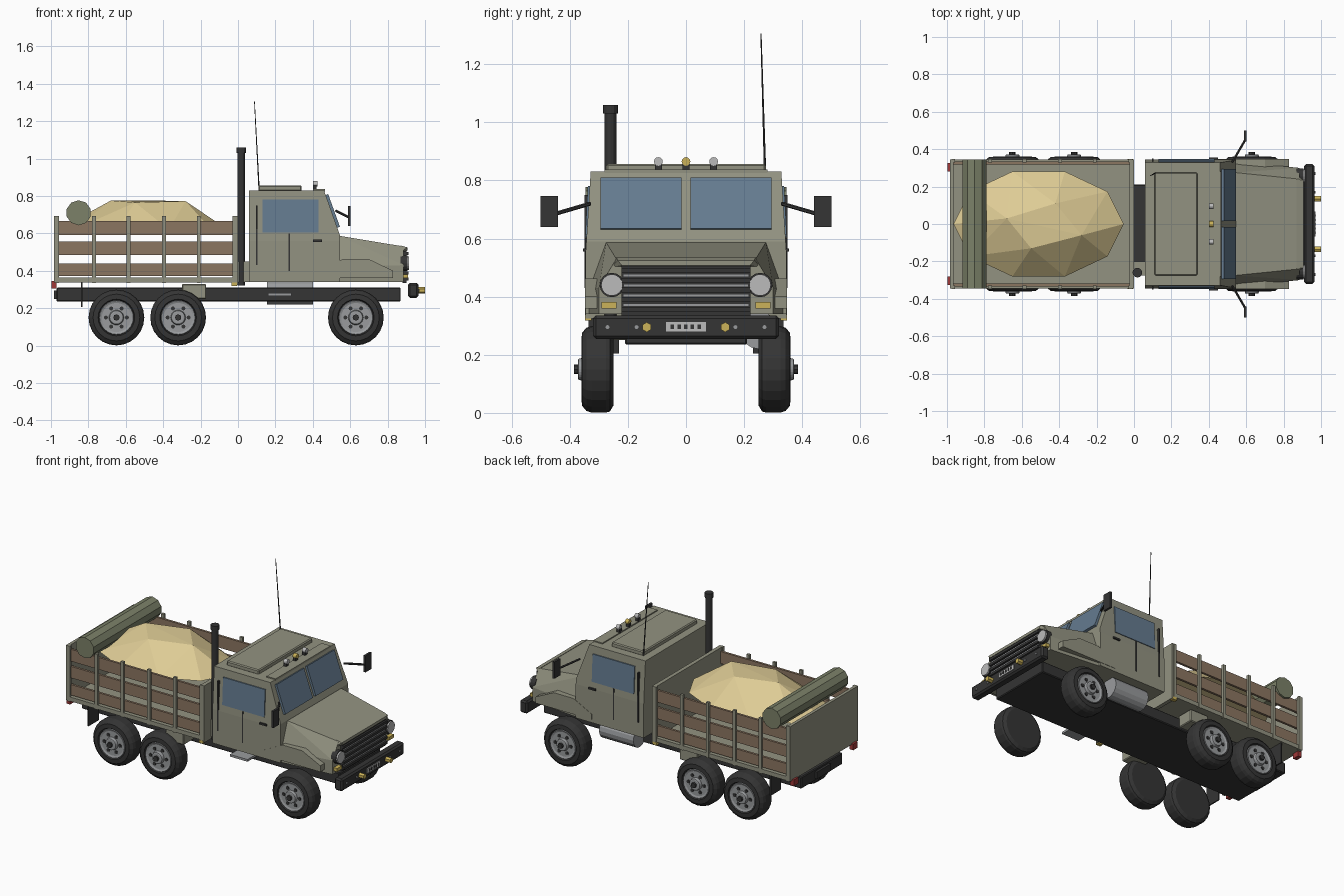
import bpy, bmesh, math
from mathutils import Vector

if "Cube" in bpy.data.objects:
    bpy.data.objects.remove(bpy.data.objects["Cube"])


def mat(name, r, g, b):
    m = bpy.data.materials.new(name)
    m.diffuse_color = (r, g, b, 1)
    m.use_nodes = True
    m.node_tree.nodes["Principled BSDF"].inputs["Base Color"].default_value = m.diffuse_color
    return m


OLIVE = mat("olive", .29, .29, .22)
ROLL = mat("canvas", .20, .22, .14)
WOOD = mat("wood", .26, .18, .12)
SAND = mat("sand", .73, .60, .30)
GLASS = mat("glass", .13, .20, .28)
DARK = mat("dark", .035, .035, .035)
STEEL = mat("steel", .32, .33, .34)
LAMP = mat("lamp", .5, .5, .5)
AMBER = mat("amber", .6, .45, .10)
RED = mat("red", .35, .04, .04)


def finish(name, bm, m):
    bmesh.ops.recalc_face_normals(bm, faces=bm.faces)
    me = bpy.data.meshes.new(name)
    bm.to_mesh(me)
    bm.free()
    me.materials.append(m)
    o = bpy.data.objects.new(name, me)
    bpy.context.collection.objects.link(o)
    return o


def hull(name, pts, m):
    bm = bmesh.new()
    for p in pts:
        bm.verts.new(p)
    r = bmesh.ops.convex_hull(bm, input=bm.verts)
    bmesh.ops.delete(bm, geom=[v for v in bm.verts if not v.link_faces], context='VERTS')
    bmesh.ops.dissolve_limit(bm, angle_limit=.01, verts=bm.verts, edges=bm.edges)
    return finish(name, bm, m)


def box(name, x, y, z, m, bevel=0):
    o = hull(name, [(a, b, c) for a in x for b in y for c in z], m)
    if bevel:
        o.modifiers.new("bevel", 'BEVEL').width = bevel
    return o


def prism(name, pts, y0, y1, m):
    # x-z profile extruded along y
    bm = bmesh.new()
    f = bm.faces.new([bm.verts.new((x, y0, z)) for x, z in pts])
    r = bmesh.ops.extrude_face_region(bm, geom=[f])
    for v in r['geom']:
        if isinstance(v, bmesh.types.BMVert):
            v.co.y = y1
    return finish(name, bm, m)


def rod(name, a, b, r, m, n=12, r2=None):
    a, b = Vector(a), Vector(b)
    bm = bmesh.new()
    bmesh.ops.create_cone(bm, cap_ends=True, segments=n, radius1=r,
                          radius2=r if r2 is None else r2, depth=(b - a).length)
    q = (b - a).to_track_quat('Z', 'Y')
    for v in bm.verts:
        v.co = q @ v.co + (a + b) / 2
    return finish(name, bm, m)


def lathe_y(name, prof, x, z, s, m, n=24):
    # (radius, y) profile spun around the y axis
    bm = bmesh.new()
    vs = [bm.verts.new((x + r, s * y, z)) for r, y in prof]
    es = [bm.edges.new(p) for p in zip(vs, vs[1:])]
    bmesh.ops.spin(bm, geom=vs + es, cent=(x, 0, z), axis=(0, 1, 0),
                   angle=2 * math.pi, steps=n)
    bmesh.ops.remove_doubles(bm, verts=bm.verts, dist=1e-4)
    return finish(name, bm, m)


# chassis and bumper
box("chassis", (-.97, .87), (-.21, .21), (.235, .31), DARK, .005)
box("front_bumper", (.91, .965), (-.32, .32), (.255, .335), DARK, .01)
box("front_plate", (.965, .97), (-.068, .068), (.28, .312), LAMP)
for i in range(5):
    box("plate_slot", (.969, .973), (-.053 + .023 * i, -.041 + .023 * i), (.288, .304), DARK)
box("rear_plate", (-.985, -.97), (-.07, .07), (.25, .295), DARK)

# cab shell, tapering towards the roof
pts = []
for x, y, z in [(.06, .345, .34), (.06, .345, .56), (.06, .328, .83), (.46, .328, .83),
                (.545, .343, .59), (.545, .345, .56), (.545, .345, .34)]:
    pts += [(x, y, z), (x, -y, z)]
hull("cab", pts, OLIVE)
box("roof_panel", (.11, .34), (-.275, .275), (.825, .857), OLIVE, .006)
box("roof_visor", (.40, .465), (-.28, .28), (.825, .837), OLIVE)

# hood and nose
pts = []
for x, y, z in [(.54, .275, .587), (.54, .335, .42), (.54, .335, .34),
                (.885, .24, .53), (.885, .30, .43), (.885, .30, .34)]:
    pts += [(x, y, z), (x, -y, z)]
hull("hood", pts, OLIVE)
hull("nose_lip", [(x, y * s, z) for s in (1, -1) for x, y, z in
     [(.87, .238, .535), (.905, .235, .525), (.905, .22, .507), (.87, .26, .50)]], OLIVE)
box("grille", (.88, .90), (-.222, .222), (.335, .508), DARK)
for i in range(5):
    box("grille_bar", (.90, .912), (-.222, .222), (.347 + .034 * i, .363 + .034 * i), DARK)
    if i < 4:
        box("grille_gap", (.899, .904), (-.215, .215), (.367 + .034 * i, .374 + .034 * i), STEEL)

# roof markers
for y, m in ((-.095, LAMP), (0, AMBER), (.095, LAMP)):
    box("marker_base", (.40, .42), (y - .012, y + .012), (.825, .86), DARK)
    rod("roof_marker", (.40, y, .865), (.425, y, .865), .015, m)

# everything mirrored left and right
for s in (-1, 1):
    def sbox(name, x, y, z, m, bevel=0):
        return box(name, x, sorted((s * y[0], s * y[1])), z, m, bevel)

    # windshield pane and side window
    prism("windshield", [(.468, .805), (.482, .81), (.545, .635), (.529, .63)], s * .015, s * .295, GLASS)
    hull("side_window", [(x, s * y, z) for x in (.13, .43) for y, z in
         [(.33, .605), (.347, .605), (.32, .78), (.338, .78)]], GLASS)
    sbox("door_seam", (.271, .278), (.335, .348), (.40, .60), DARK)
    sbox("door_handle", (.40, .45), (.335, .355), (.555, .566), DARK)
    sbox("grab_rail", (.095, .104), (.325, .349), (.43, .75), DARK)

    # fender
    prism("fender", [(.43, .36), (.43, .395), (.56, .462), (.70, .462), (.83, .40), (.83, .36)],
          s * .24, s * .347, OLIVE)
    # lights
    rod("headlight_ring", (.87, s * .255, .44), (.905, s * .255, .44), .042, DARK, 16)
    rod("headlight", (.90, s * .255, .44), (.915, s * .255, .44), .037, LAMP, 16)
    sbox("turn_signal", (.88, .91), (.24, .29), (.36, .381), AMBER)
    rod("fog_light", (.96, s * .135, .295), (1, s * .135, .295), .017, AMBER, 6)
    for y in (.17, .27):
        rod("bumper_bolt", (.96, s * y, .295), (.97, s * y, .295), .007, STEEL, 8)
    sbox("tail_light", (-.997, -.97), (.28, .325), (.305, .345), RED)
    sbox("side_marker", (-.035, -.005), (.325, .348), (.318, .336), AMBER)

    # mirror
    rod("mirror_arm", (.525, s * .33, .72), (.595, s * .45, .685), .007, DARK, 6)
    sbox("mirror", (.588, .602), (.44, .50), (.64, .747), DARK)

    # wheels
    for x in (.63, -.32, -.65):
        c = .15
        lathe_y("tire", [(0, .25), (.125, .25), (.145, .262), (.149, .275), (.149, .325),
                         (.143, .343), (.125, .358), (.098, .36), (.09, .345), (0, .345)], x, c, s, DARK)
        lathe_y("rim", [(.094, .343), (.09, .357), (.078, .352), (.04, .352), (.036, .37),
                        (.03, .372), (0, .372)], x, c, s, STEEL)
        rod("hub_cap", (x, s * .36, c), (x, s * .385, c), .017, DARK, 8)
        for i in range(6):
            a = math.radians(60 * i)
            px, pz = x + .056 * math.cos(a), c + .056 * math.sin(a)
            rod("rim_hole", (px, s * .345, pz), (px, s * .357, pz), .011, DARK, 8)

    # bed side: slats, stakes, toolbox, mud flap
    for z in ((.372, .44), (.483, .557), (.59, .667)):
        sbox("side_slat", (-.965, -.02), (.318, .333), z, WOOD)
    for x in (-.967, -.77, -.585, -.395, -.21, -.02):
        sbox("stake", (x - .01, x + .01), (.33, .347), (.335, .692), OLIVE)
    sbox("tool_box", (-.30, -.17), (.20, .31), (.25, .33), OLIVE, .005)
    sbox("mud_flap", (-.84, -.832), (.23, .335), (.205, .35), DARK)

# bed
box("bed_floor", (-.98, 0), (-.345, .345), (.338, .365), OLIVE)
box("headboard", (-.025, 0), (-.345, .345), (.325, .692), OLIVE)
box("tailgate", (-.985, -.965), (-.345, .345), (.338, .692), OLIVE)

# sand load and rolled tarp
rim = [(-.51 + .455 * math.cos(i * math.pi / 5), .295 * math.sin(i * math.pi / 5), .62) for i in range(10)]
crest = [(-.42, .11, .775), (-.28, -.06, .772), (-.68, .03, .775), (-.55, -.13, .765)]
hull("sand_load", rim + crest, SAND)
rod("tarp_roll", (-.852, -.345, .71), (-.852, .345, .71), .067, ROLL, 10)

# exhaust stack, antenna, fuel tank, step
rod("exhaust_stack", (.018, -.26, .32), (.018, -.26, 1.04), .02, DARK)
rod("exhaust_cap", (.018, -.26, 1.03), (.018, -.26, 1.06), .026, DARK)
box("stack_bracket", (0, .06), (-.275, -.20), (.34, .45), OLIVE)
rod("antenna", (.113, .272, .83), (.088, .258, 1.305), .004, DARK, 6, .002)
rod("fuel_tank", (.155, .25, .285), (.40, .25, .285), .065, STEEL, 16)
box("step_plate", (.16, .285), (-.31, -.21), (.266, .28), STEEL)
